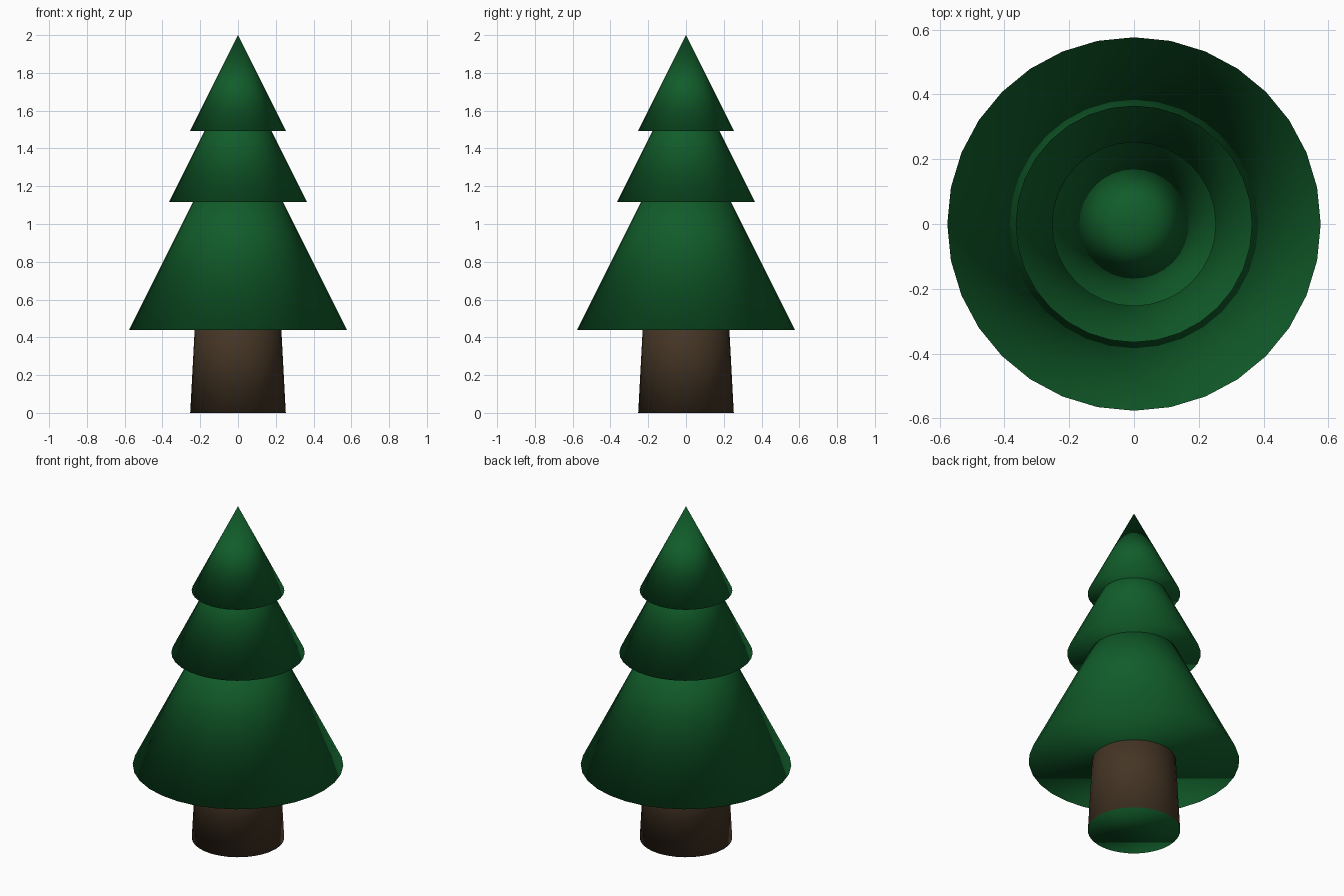
import bpy, bmesh
from mathutils import Matrix

if "Cube" in bpy.data.objects:
    bpy.data.objects.remove(bpy.data.objects["Cube"])

SIDES = 32


def material(name, rgb):
    m = bpy.data.materials.new(name)
    m.diffuse_color = (*rgb, 1.0)
    m.use_nodes = True
    m.node_tree.nodes["Principled BSDF"].inputs["Base Color"].default_value = m.diffuse_color
    return m


green = material("pine green", (0.0055, 0.108, 0.023))
brown = material("bark brown", (0.058, 0.035, 0.018))


def cone(name, z, height, r_bottom, r_top, mats):
    """Closed, fully smooth cone standing at height z."""
    bm = bmesh.new()
    bmesh.ops.create_cone(bm, cap_ends=True, segments=SIDES,
                          radius1=r_bottom, radius2=r_top, depth=height,
                          matrix=Matrix.Translation((0, 0, z + height / 2)))
    bmesh.ops.remove_doubles(bm, verts=bm.verts, dist=1e-5)
    bmesh.ops.recalc_face_normals(bm, faces=bm.faces)
    for f in bm.faces:
        f.smooth = True
        # a second material goes on the underside
        if len(mats) > 1 and f.normal.z < -0.9:
            f.material_index = 1
    me = bpy.data.meshes.new(name)
    bm.to_mesh(me)
    bm.free()
    for m in mats:
        me.materials.append(m)
    ob = bpy.data.objects.new(name, me)
    bpy.context.collection.objects.link(ob)
    return ob


# Trunk: slight taper, green base cap, top hidden in the foliage
cone("trunk", 0.0, 0.6, 0.253, 0.221, [brown, green])

# Foliage: three nested cones of the same slope
tiers = [("lower_branches", 0.44, 0.576),
         ("middle_branches", 1.117, 0.365),
         ("top_branches", 1.493, 0.2535)]
for name, z, r in tiers:
    cone(name, z, 2 * r, r, 0.0, [green])
